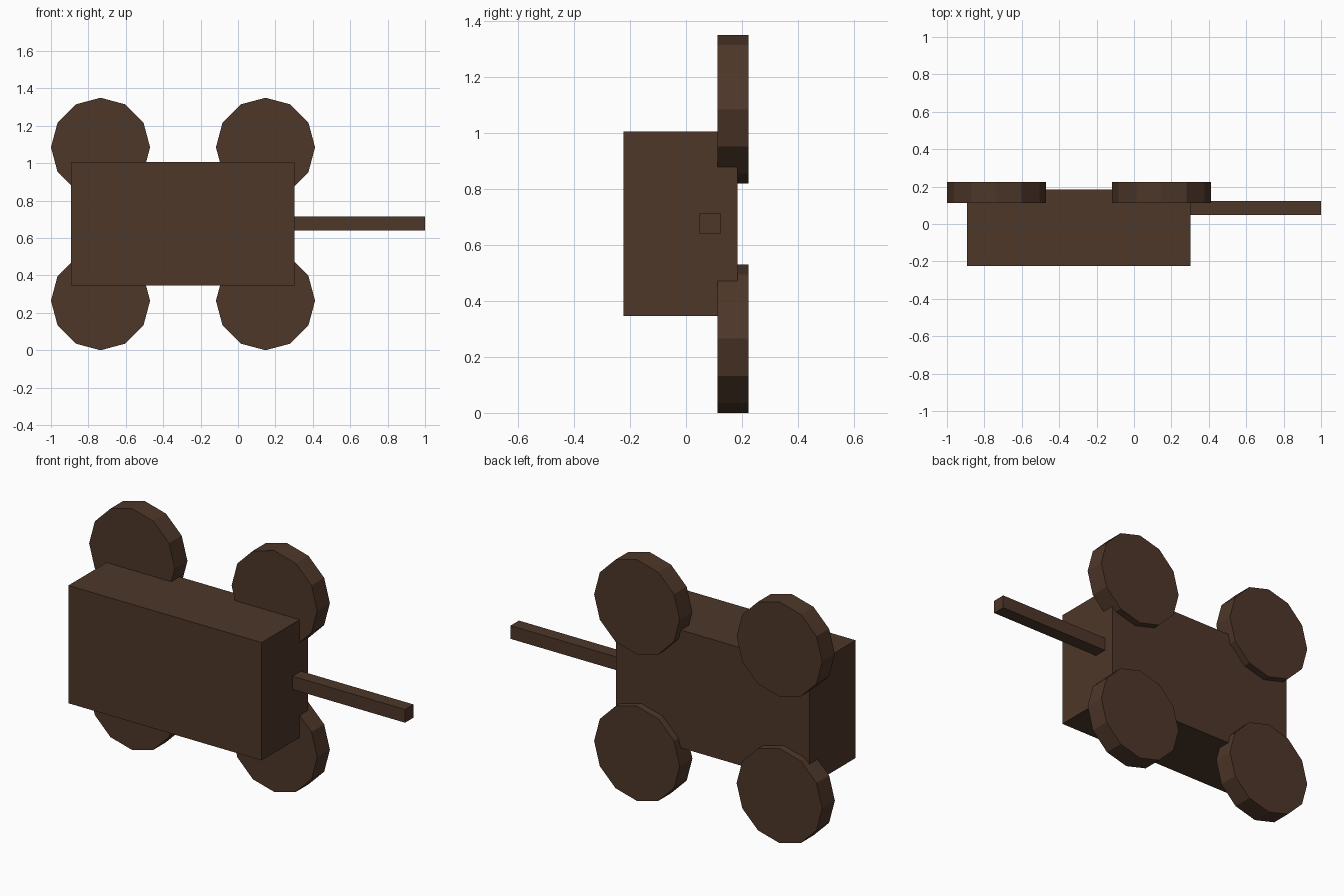
import bpy
import math

if "Cube" in bpy.data.objects:
    bpy.data.objects.remove(bpy.data.objects["Cube"])

brown = bpy.data.materials.new("dark_brown")
brown.diffuse_color = (0.075, 0.038, 0.022, 1.0)
brown.use_nodes = True
brown.node_tree.nodes["Principled BSDF"].inputs["Base Color"].default_value = brown.diffuse_color


def finish(obj, name):
    obj.name = name
    obj.data.materials.append(brown)
    return obj


def box(name, lo, hi):
    """Box between two opposite corners."""
    centre = [(a + b) / 2 for a, b in zip(lo, hi)]
    bpy.ops.mesh.primitive_cube_add(size=1, location=centre)
    obj = bpy.context.object
    obj.scale = [b - a for a, b in zip(lo, hi)]
    bpy.ops.object.transform_apply(location=False, rotation=False, scale=True)
    return finish(obj, name)


def wheel(name, x, z):
    """Twelve-sided disc with its axle along y and a corner at the top."""
    bpy.ops.mesh.primitive_cylinder_add(
        vertices=12, radius=0.265, depth=0.112,
        location=(x, 0.168, z), rotation=(math.pi / 2, 0, 0))
    return finish(bpy.context.object, name)


# Cart body and the pull bar on its right end
box("cart_body", (-0.893, -0.224, 0.347), (0.303, 0.184, 1.006))
box("pull_bar", (0.303, 0.049, 0.640), (1.0, 0.123, 0.714))

# Four wheels, partly sunk into the back face
for end, x in (("left", -0.735), ("right", 0.147)):
    for level, z in (("lower", 0.265), ("upper", 1.085)):
        wheel(f"wheel_{end}_{level}", x, z)
